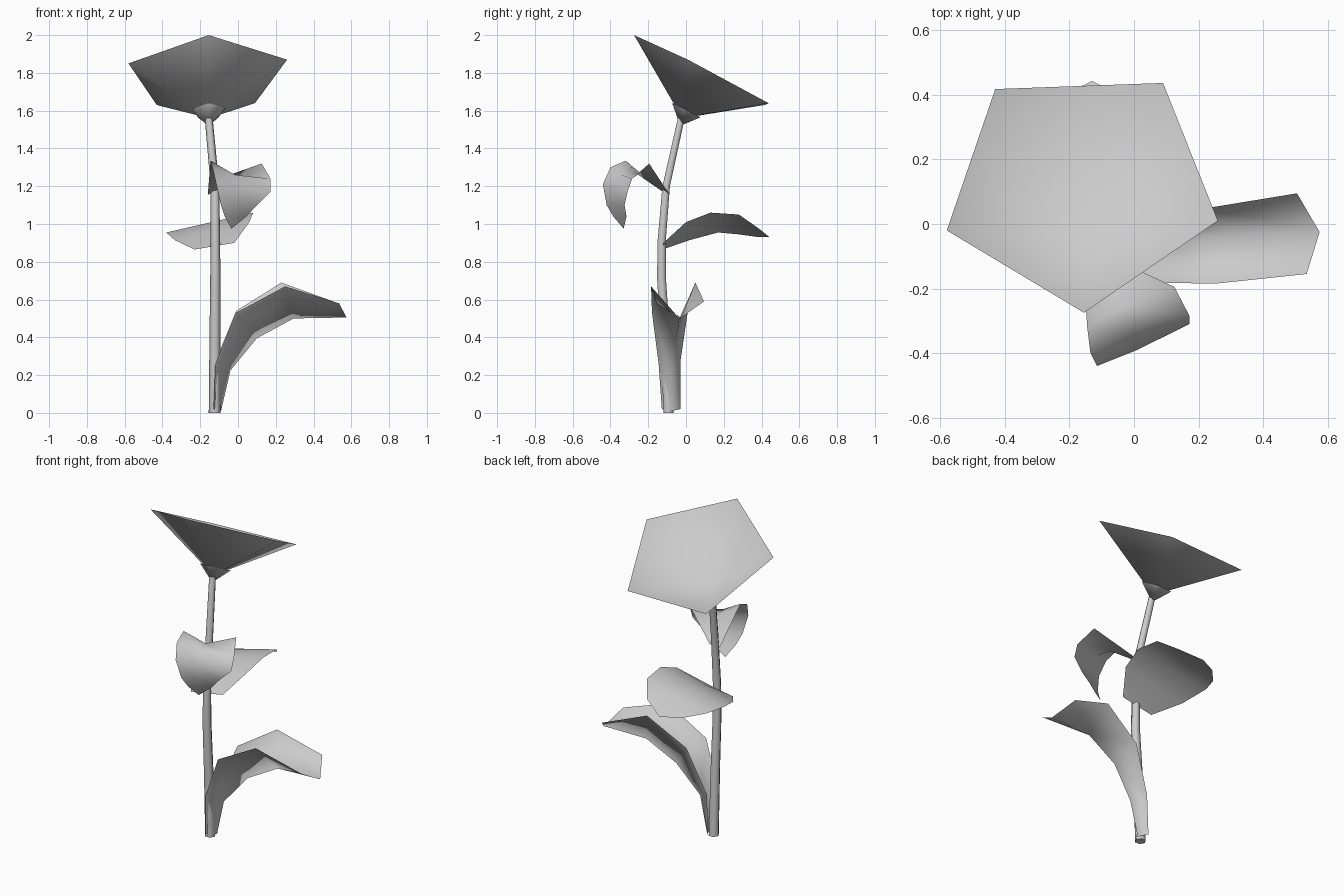
import bpy
import bmesh
import math
from mathutils import Vector

cube = bpy.data.objects.get("Cube")
if cube:
    bpy.data.objects.remove(cube, do_unlink=True)

# One flat grey for the whole plant
grey = bpy.data.materials.new("plain grey")
grey.use_nodes = True
GREY = (0.6, 0.6, 0.6, 1)
grey.diffuse_color = GREY
grey.node_tree.nodes["Principled BSDF"].inputs["Base Color"].default_value = GREY


def make_object(name, bm, angle):
    """Turn a bmesh into a smooth shaded object with the shared material."""
    bmesh.ops.recalc_face_normals(bm, faces=bm.faces)
    mesh = bpy.data.meshes.new(name)
    bm.to_mesh(mesh)
    bm.free()
    mesh.materials.append(grey)
    obj = bpy.data.objects.new(name, mesh)
    bpy.context.collection.objects.link(obj)
    bpy.ops.object.select_all(action="DESELECT")
    obj.select_set(True)
    bpy.context.view_layer.objects.active = obj
    bpy.ops.object.shade_smooth_by_angle(angle=math.radians(angle))


def bridge(bm, lower, upper, closed):
    """Join two rows of vertices with quads."""
    count = len(lower)
    for i in range(count if closed else count - 1):
        j = (i + 1) % count
        bm.faces.new((lower[i], lower[j], upper[j], upper[i]))


def fan(bm, ring, point, closed):
    """Join a row of vertices to a single point."""
    count = len(ring)
    for i in range(count if closed else count - 1):
        bm.faces.new((ring[i], ring[(i + 1) % count], point))


def make_leaf(name, left_edge, midrib, right_edge, tip=None):
    """Thin leaf sheet lofted over its two edges and its midrib."""
    bm = bmesh.new()
    rows = [[bm.verts.new(p) for p in row]
            for row in zip(left_edge, midrib, right_edge)]
    for lower, upper in zip(rows, rows[1:]):
        bridge(bm, lower, upper, closed=False)
    if tip:
        fan(bm, rows[-1], bm.verts.new(tip), closed=False)
    make_object(name, bm, 180)


def make_cone(name, rim, point):
    """Open cone sheet from a rim to a point."""
    bm = bmesh.new()
    fan(bm, [bm.verts.new(p) for p in rim], bm.verts.new(point), closed=True)
    make_object(name, bm, 180)


# Stem: a tapering tube along a gently bent path
stem_path = [(-.124, -.092, 0), (-.122, -.11, .4), (-.12, -.13, .72),
             (-.12, -.128, .92), (-.122, -.105, 1.2), (-.155, -.025, 1.56)]
SIDES = 6
bm = bmesh.new()
rings = []
for k, centre in enumerate(stem_path):
    radius = .031 - .002 * k
    rings.append([bm.verts.new(Vector(centre) + radius * Vector(
        (math.cos(math.tau * i / SIDES), math.sin(math.tau * i / SIDES), 0)))
        for i in range(SIDES)])
for lower, upper in zip(rings, rings[1:]):
    bridge(bm, lower, upper, closed=True)
bm.faces.new(rings[0])
bm.faces.new(rings[-1])
make_object("stem", bm, 65)

# Bloom: tilted five-sided open cone
apex = Vector((-.153, -.02, 1.56))
rim = [Vector(p) for p in ((-.58, -.02, 1.85), (-.155, -.275, 2),
                           (.26, .01, 1.87), (.09, .437, 1.64),
                           (-.43, .418, 1.63))]
make_cone("bloom", rim, apex)

# Calyx: small cone echoing the rim around the top of the stem
drop = Vector((0, 0, -.012))
make_cone("calyx", [apex.lerp(p, .21) + drop for p in rim],
          (-.155, -.03, 1.52))

# Large trough-shaped leaf growing from the foot of the stem
make_leaf(
    "lower_leaf",
    [(-.13, -.03, .02), (-.12, -.03, .27), (-.01, .01, .54),
     (.23, .05, .69), (.505, .095, .59)],
    [(-.09, -.075, .01), (-.04, -.08, .225), (.1, -.05, .395),
     (.295, -.035, .5), (.575, -.025, .505)],
    [(-.13, -.128, .02), (-.12, -.145, .26), (-.01, -.18, .53),
     (.25, -.185, .67), (.535, -.155, .58)])

# Broad leaf reaching to the back
back_left = [(-.23, -.125, .865), (-.335, .02, .915), (-.38, .17, .955),
             (-.34, .28, .945), (-.24, .39, .93)]
back_right = [(-.02, -.12, .9), (.06, 0, 1.01), (.08, .13, 1.06),
              (.067, .28, 1.05), (0, .38, .98)]
back_mid = [(Vector(a) + Vector(b)) / 2 for a, b in zip(back_left, back_right)]
make_leaf("back_leaf", back_left, back_mid, back_right, (-.13, .443, .93))

# Small heart-shaped leaf arching over at the front
make_leaf(
    "front_leaf",
    [(-.16, -.1, 1.155), (-.145, -.32, 1.335), (-.135, -.4, 1.3),
     (-.115, -.44, 1.21), (-.09, -.42, 1.1), (-.07, -.385, 1.04)],
    [(-.125, -.115, 1.17), (-.04, -.255, 1.262), (-.015, -.34, 1.26),
     (.01, -.39, 1.18), (.005, -.375, 1.09), (-.01, -.35, 1.03)],
    [(-.1, -.09, 1.16), (.125, -.195, 1.32), (.172, -.285, 1.24),
     (.172, -.31, 1.17), (.1, -.325, 1.1), (.045, -.315, 1.04)],
    (-.035, -.33, .975))
